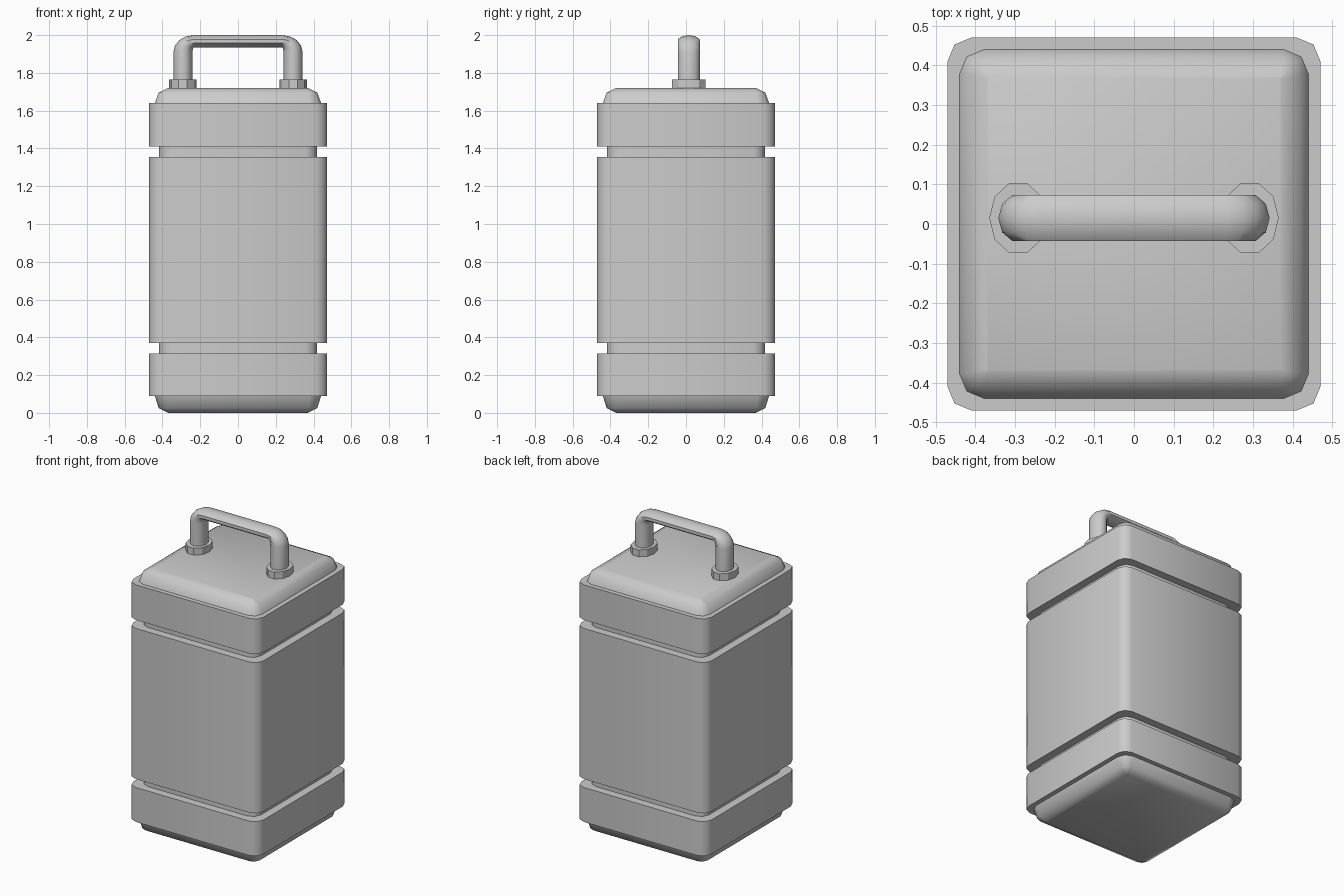
import bpy, bmesh, math

cube = bpy.data.objects.get("Cube")
if cube:
    bpy.data.objects.remove(cube, do_unlink=True)

grey = bpy.data.materials.new("plain grey")
grey.use_nodes = True
COLOUR = (0.6, 0.6, 0.6, 1)
grey.diffuse_color = COLOUR
grey.node_tree.nodes["Principled BSDF"].inputs["Base Color"].default_value = COLOUR


def loft(name, rings, angle):
    """Skin a stack of equal-length rings and close both ends."""
    bm = bmesh.new()
    loops = [[bm.verts.new(p) for p in ring] for ring in rings]
    n = len(loops[0])
    for low, high in zip(loops, loops[1:]):
        for i in range(n):
            j = (i + 1) % n
            bm.faces.new((low[i], low[j], high[j], high[i]))
    bm.faces.new(loops[0][::-1])
    bm.faces.new(loops[-1])
    bmesh.ops.remove_doubles(bm, verts=bm.verts, dist=0.0001)
    bmesh.ops.recalc_face_normals(bm, faces=bm.faces)
    mesh = bpy.data.meshes.new(name)
    bm.to_mesh(mesh)
    bm.free()
    mesh.materials.append(grey)
    obj = bpy.data.objects.new(name, mesh)
    bpy.context.collection.objects.link(obj)
    bpy.ops.object.select_all(action='DESELECT')
    obj.select_set(True)
    bpy.context.view_layer.objects.active = obj
    bpy.ops.object.shade_smooth_by_angle(angle=math.radians(angle))
    return obj


def rounded_square(z, half, radius, segments=2):
    """Ring of a square with rounded corners."""
    ring = []
    for corner in range(4):
        mid = math.radians(45 + 90 * corner)
        cx = math.copysign(half - radius, math.cos(mid))
        cy = math.copysign(half - radius, math.sin(mid))
        for s in range(segments + 1):
            a = math.radians(90 * corner + 90 * s / segments)
            ring.append((cx + radius * math.cos(a), cy + radius * math.sin(a), z))
    return ring


# Canister: domed ends, two end bands, main shell and two grooves (z, half width, corner)
BAND, GROOVE, CORNER = 0.47, 0.418, 0.06
profile = [(0, 0.37, 0.003), (0.025, 0.42, 0.045), (0.09, 0.44, 0.063)]
for bottom, top in ((0.09, 0.315), (0.37, 1.355), (1.41, 1.64)):
    if bottom > 0.1:
        profile += [(bottom, GROOVE, CORNER)]
    profile += [(bottom, BAND, CORNER), (top, BAND, CORNER)]
    if top < 1.5:
        profile += [(top, GROOVE, CORNER)]
profile += [(1.64, 0.44, 0.063), (1.695, 0.42, 0.045), (1.72, 0.37, 0.003)]
loft("canister_body", [rounded_square(*p) for p in profile], 50)

# Handle: flattened ten-sided tube bent into an arch
SIDES, HANDLE_Y = 10, 0.015


def tube_ring(inner, outer, depth=0.061):
    """Section spanning two (x, z) points, with the given half depth in y."""
    ring = []
    for i in range(SIDES):
        a = math.tau * i / SIDES
        f = (1 + math.cos(a)) / 2
        ring.append((inner[0] + (outer[0] - inner[0]) * f,
                     HANDLE_Y + depth * math.sin(a),
                     inner[1] + (outer[1] - inner[1]) * f))
    return ring


half_arch = [((0.24, 1.71), (0.342, 1.71))]
for s in range(5):
    a = math.radians(22.5 * s)
    c, d = math.cos(a), math.sin(a)
    half_arch.append(((0.235 + 0.005 * c, 1.91 + 0.025 * d),
                      (0.235 + 0.107 * c, 1.91 + 0.09 * d)))
other_half = [((-i[0], i[1]), (-o[0], o[1])) for i, o in reversed(half_arch)]
loft("handle", [tube_ring(i, o) for i, o in half_arch + other_half], 50)

# Collars at the feet of the handle
for side, label in ((1, "left"), (-1, "right")):
    rings = [tube_ring((side * 0.219, z), (side * 0.365, z), 0.0925)
             for z in (1.71, 1.765)]
    loft(label + "_handle_collar", rings, 30)
